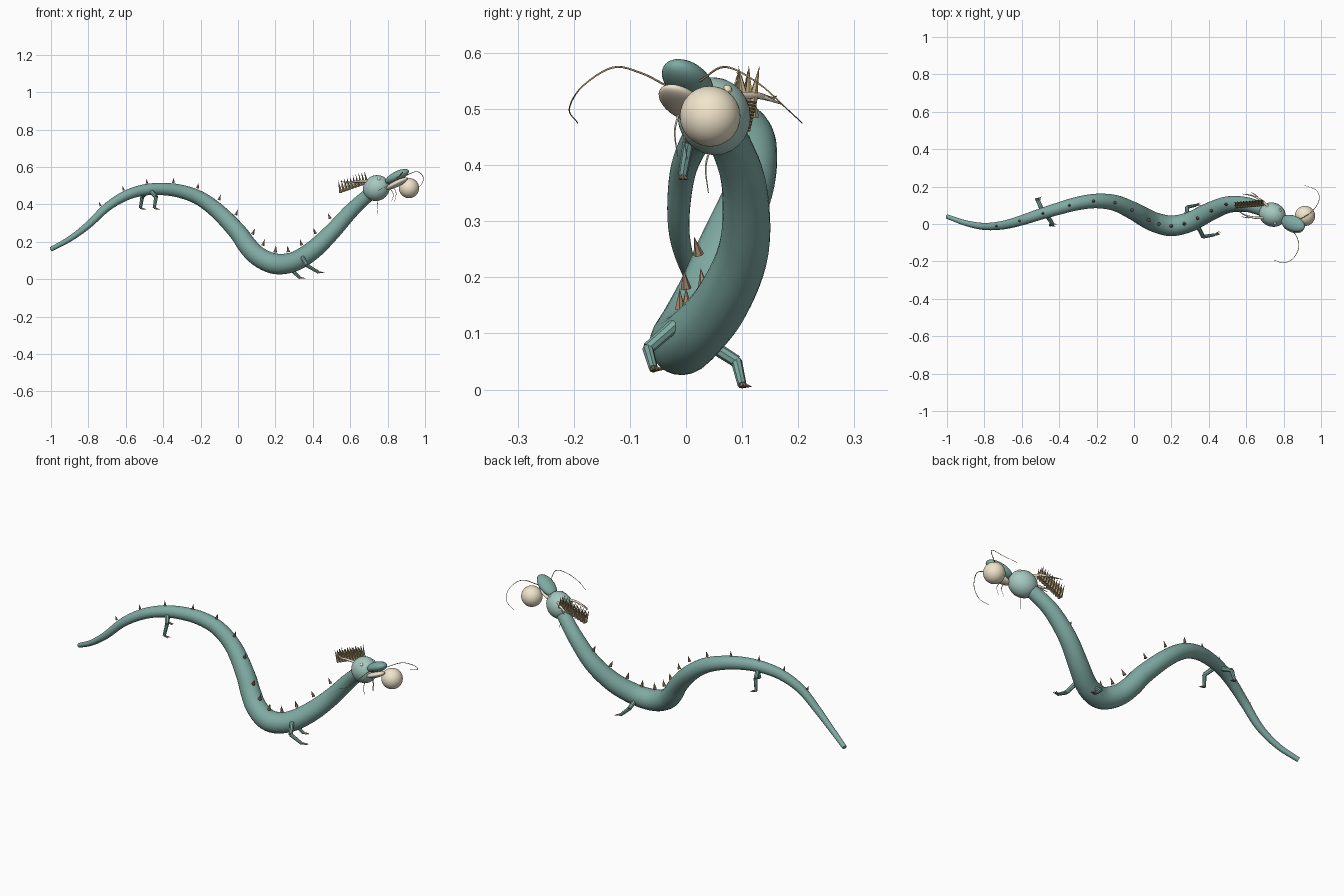
import bpy, bmesh, math
from mathutils import Vector, Matrix

if "Cube" in bpy.data.objects:
    bpy.data.objects.remove(bpy.data.objects["Cube"])

def mat(name, c):
    m = bpy.data.materials.new(name)
    m.diffuse_color = (*c, 1)
    m.use_nodes = True
    m.node_tree.nodes["Principled BSDF"].inputs["Base Color"].default_value = m.diffuse_color
    return m

TEAL = mat("teal", (0.21, 0.40, 0.36))
PALE = mat("pale_teal", (0.38, 0.58, 0.52))
CREAM = mat("cream", (0.88, 0.78, 0.60))
BROWN = mat("brown", (0.36, 0.25, 0.15))
GOLD = mat("gold", (0.50, 0.38, 0.19))

def finish(bm, name, material, smooth=True):
    bmesh.ops.recalc_face_normals(bm, faces=bm.faces)
    me = bpy.data.meshes.new(name)
    for f in bm.faces:
        f.smooth = smooth and len(f.verts) < 5
    bm.to_mesh(me)
    bm.free()
    me.materials.append(material)
    ob = bpy.data.objects.new(name, me)
    bpy.context.collection.objects.link(ob)
    return ob

def spline(pts, steps):
    """Catmull-Rom through points of any length (position + radius)."""
    p = [Vector(q) for q in pts]
    p = [2 * p[0] - p[1]] + p + [2 * p[-1] - p[-2]]
    out = []
    for i in range(1, len(p) - 2):
        a, b, c, d = p[i - 1:i + 3]
        for s in range(steps):
            t = s / steps
            out.append(0.5 * (2 * b + (c - a) * t + (2 * a - 5 * b + 4 * c - d) * t * t
                              + (3 * b - a - 3 * c + d) * t ** 3))
    return out + [p[-2]]

def tube(bm, pts, sides=12, steps=6):
    """Tube along (x, y, z, radius) points."""
    s = spline(pts, steps) if steps > 1 else [Vector(q) for q in pts]
    pos = [q.xyz for q in s]
    rings, prev, side = [], None, None
    for i, q in enumerate(s):
        t = (pos[min(i + 1, len(s) - 1)] - pos[max(i - 1, 0)]).normalized()
        side = t.orthogonal().normalized() if prev is None else prev.rotation_difference(t) @ side
        prev = t
        up = t.cross(side)
        rings.append([bm.verts.new(pos[i] + q.w * (math.cos(a) * side + math.sin(a) * up))
                      for a in (2 * math.pi * k / sides for k in range(sides))])
    for a, b in zip(rings, rings[1:]):
        for k in range(sides):
            bm.faces.new((a[k], a[(k + 1) % sides], b[(k + 1) % sides], b[k]))
    bm.faces.new(rings[0])
    bm.faces.new(rings[-1])
    return s

def spike(bm, base, direction, r, h, sides=6):
    d = Vector(direction).normalized()
    m = Matrix.Translation(Vector(base) + d * h / 2) @ d.to_track_quat('Z', 'Y').to_matrix().to_4x4()
    bmesh.ops.create_cone(bm, cap_ends=True, segments=sides, radius1=r, radius2=0, depth=h, matrix=m)

# Head frame: F forward, L to the left side (+y), U up
F = Vector((0.115, -0.045, 0.06)).normalized()
L = Vector((0, 0, 1)).cross(F).normalized()
U = F.cross(L)
AXES = Matrix((F, L, U)).transposed().to_4x4()

def ellipsoid(name, centre, size, material, seg=32):
    bm = bmesh.new()
    m = Matrix.Translation(centre) @ AXES @ Matrix.Diagonal((*size, 1))
    bmesh.ops.create_uvsphere(bm, u_segments=seg, v_segments=seg // 2, radius=1, matrix=m)
    return finish(bm, name, material)

# Winding body
bm = bmesh.new()
path = tube(bm, [(-1, .04, .16, .012), (-.9, .005, .215, .015), (-.8, -.013, .29, .019),
                 (-.7, -.006, .385, .023), (-.6, .02, .447, .027), (-.5, .053, .477, .03),
                 (-.4, .083, .482, .033), (-.3, .11, .468, .036), (-.2, .123, .43, .039),
                 (-.1, .112, .355, .043), (0, .068, .25, .048), (.05, .04, .18, .051),
                 (.11, .01, .12, .053), (.2, -.01, .082, .055), (.3, .012, .094, .053),
                 (.4, .063, .155, .05), (.5, .103, .25, .045), (.6, .104, .36, .04),
                 (.68, .08, .435, .036), (.74, .052, .48, .034)], sides=24)
finish(bm, "body", TEAL)

# Back spines, following the body
bm = bmesh.new()
for x in (-.71, -.605, -.485, -.355, -.235, -.13, -.04, .035, .1, .187, .29, .37, .45, .53):
    i = min(range(1, len(path) - 1), key=lambda k: abs(path[k].x - x))
    t = (path[i + 1].xyz - path[i - 1].xyz).normalized()
    n = (Vector((0, 0, 1)) - t * t.z).normalized()
    r = path[i].w
    spike(bm, path[i].xyz + n * r * (1 + .35 * abs(t.z)), n + Vector((0, 0, 1)),
          .004 + r * .11, .014 + r * .42)
finish(bm, "back_spines", BROWN, False)

# Head parts
ellipsoid("skull", (.74, .05, .487), (.074, .064, .068), PALE)
ellipsoid("upper_snout", (.85, .003, .549), (.073, .042, .027), TEAL)
ellipsoid("lower_jaw", (.85, -.007, .511), (.068, .038, .016), CREAM)
ellipsoid("pearl", (.914, .043, .487), (.054, .054, .054), CREAM, 40)
skull = Vector((.74, .05, .487))
for side, tag in ((1, "left"), (-1, "right")):
    ellipsoid("eye_" + tag, skull + F * .046 + L * side * .036 + U * .03, (.009, .009, .009), CREAM, 12)

# Mane comb behind the skull: three fanned rows
bm = bmesh.new()
a, b = Vector((.69, .112, .512)), Vector((.55, .1, .462))
for k in range(10):
    for row in (-1, 0, 1):
        spike(bm, a.lerp(b, k / 9) + Vector((0, row * .006, 0)), (-.22, row * .2, 1), .009, .068)
finish(bm, "mane", GOLD, False)

# Branched horns, whiskers and beard
bm = bmesh.new()
for s in (1, -1):
    def h(f, l, u, r):
        return (*(skull + F * f + L * s * l + U * u), r)
    tube(bm, [h(-.01, .03, .045, .007), h(-.06, .05, .07, .006), h(-.11, .055, .088, .004),
              h(-.155, .045, .115, .001)], 8)
    tube(bm, [h(-.07, .052, .074, .004), h(-.095, .064, .078, .003), h(-.125, .07, .085, .001)], 8)
finish(bm, "horns", CREAM)

bm = bmesh.new()
tube(bm, [(.89, .025, .55, .002), (.955, .07, .575, .0018), (.99, .13, .545, .0015),
          (.975, .18, .5, .0012), (.91, .207, .475, .001)], 6)
tube(bm, [(.85, -.036, .542, .002), (.875, -.08, .564, .0018), (.88, -.13, .574, .0018),
          (.85, -.185, .54, .0015), (.80, -.208, .5, .0012), (.75, -.193, .475, .001)], 6)
finish(bm, "whiskers", GOLD)

bm = bmesh.new()
for x, y, z, dx in ((.83, -.012, .495, .015), (.81, .005, .49, .02), (.75, .043, .43, -.005)):
    tube(bm, [(x, y, z, .002), (x + dx, y - .008, z - .035, .0015), (x + dx * .5, y - .003, z - .08, .0008)], 6)
finish(bm, "beard", CREAM)

# Legs: hip, knee, ankle, toe tip
legs = {
    "front_leg_left": ((.28, .035, .085), (.285, .09, .05), (.33, .1, .008), (.36, .11, .005)),
    "front_leg_right": ((.345, -.02, .115), (.37, -.068, .073), (.43, -.058, .037), (.465, -.045, .036)),
    "hind_leg_left": ((-.49, .07, .465), (-.512, .122, .44), (-.522, .132, .38), (-.49, .137, .373)),
    "hind_leg_right": ((-.465, .045, .47), (-.438, .004, .44), (-.448, -.006, .38), (-.415, -.004, .373)),
}
for name, (hip, knee, ankle, toe) in legs.items():
    bm = bmesh.new()
    tube(bm, [(*hip, .012), (*knee, .011)], 8, 1)
    tube(bm, [(*knee, .01), (*ankle, .008)], 8, 1)
    finish(bm, name, TEAL, False)
    bm = bmesh.new()
    d = Vector(toe) - Vector(ankle)
    w = Vector((-d.y, d.x, 0))
    for k in (-.3, 0, .3):
        spike(bm, ankle, d + w * k, .006, d.length)
    finish(bm, name + "_claws", BROWN, False)
